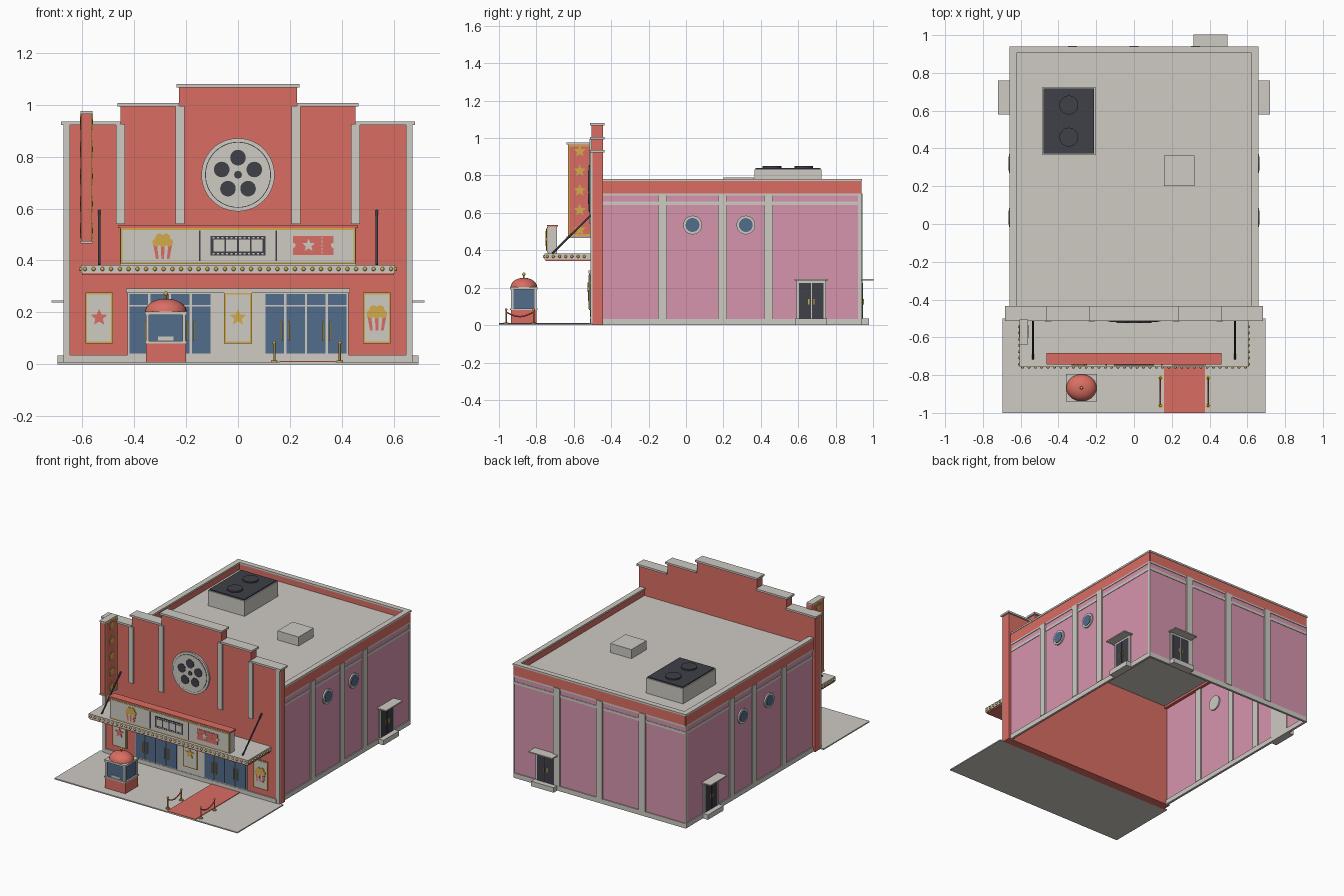
import bpy, bmesh
from math import sin, cos, pi, radians
from mathutils import Matrix, Vector

cube = bpy.data.objects.get("Cube")
if cube:
    bpy.data.objects.remove(cube, do_unlink=True)


def paint(name, r, g, b):
    m = bpy.data.materials.new(name)
    m.use_nodes = True
    m.diffuse_color = (r, g, b, 1)
    m.node_tree.nodes["Principled BSDF"].inputs["Base Color"].default_value = (r, g, b, 1)
    return m


RED = paint("coral red", .70, .155, .125)
CREAM = paint("warm stone", .62, .595, .55)
PINK = paint("wall pink", .68, .30, .42)
DARK = paint("charcoal", .05, .05, .065)
BLUE = paint("glass blue", .085, .15, .26)
GOLD = paint("gold", .66, .41, .07)

FRAME = Matrix()  # current wall frame: x along the wall, -y outwards, z up


def face_wall(turn=0, at=(0, 0, 0)):
    global FRAME
    FRAME = Matrix.Translation(at) @ Matrix.Rotation(radians(turn), 4, 'Z')


def finish(name, bm, mat, smooth=False):
    bmesh.ops.recalc_face_normals(bm, faces=bm.faces)
    bm.transform(FRAME)
    me = bpy.data.meshes.new(name)
    bm.to_mesh(me)
    bm.free()
    me.materials.append(mat)
    if smooth:
        me.shade_smooth()
        me.set_sharp_from_angle(angle=radians(40))
    ob = bpy.data.objects.new(name, me)
    bpy.context.collection.objects.link(ob)
    return ob


def box(name, mat, x0, x1, y0, y1, z0, z1):
    bm = bmesh.new()
    size = Matrix.Diagonal((x1 - x0, y1 - y0, z1 - z0, 1))
    mid = Matrix.Translation(((x0 + x1) / 2, (y0 + y1) / 2, (z0 + z1) / 2))
    bmesh.ops.create_cube(bm, size=1, matrix=mid @ size)
    return finish(name, bm, mat)


def prism(name, mat, pts, y0, y1):
    """Extrude an outline in x and z from y0 to y1."""
    bm = bmesh.new()
    front = bm.faces.new([bm.verts.new((x, y0, z)) for x, z in pts])
    ext = bmesh.ops.extrude_face_region(bm, geom=[front], use_keep_orig=True)
    moved = [v for v in ext["geom"] if isinstance(v, bmesh.types.BMVert)]
    bmesh.ops.translate(bm, verts=moved, vec=(0, y1 - y0, 0))
    return finish(name, bm, mat)


def ring_pts(cx, cz, r, n=32):
    return [(cx + r * cos(2 * pi * i / n), cz + r * sin(2 * pi * i / n)) for i in range(n)]


def star_pts(cx, cz, r):
    return [(cx + (r, r * .45)[i % 2] * sin(i * pi / 5),
             cz + (r, r * .45)[i % 2] * cos(i * pi / 5)) for i in range(10)]


def rod(name, mat, a, b, r, n=12, r2=None):
    a, b = Vector(a), Vector(b)
    bm = bmesh.new()
    turn = (b - a).to_track_quat('Z', 'Y').to_matrix().to_4x4()
    bmesh.ops.create_cone(bm, cap_ends=True, segments=n, radius1=r, radius2=r2 or r,
                          depth=(b - a).length, matrix=Matrix.Translation((a + b) / 2) @ turn)
    return finish(name, bm, mat, True)


def balls(name, mat, centres, r):
    bm = bmesh.new()
    for c in centres:
        bmesh.ops.create_uvsphere(bm, u_segments=10, v_segments=6, radius=r,
                                  matrix=Matrix.Translation(c))
    return finish(name, bm, mat, True)


def framed_panel(name, x0, x1, z0, z1, y, edge=.007):
    box(name + "_frame", GOLD, x0, x1, y - .006, y, z0, z1)
    box(name + "_face", CREAM, x0 + edge, x1 - edge, y - .008, y, z0 + edge, z1 - edge)


def popcorn(name, x, z, y):
    def slab(part, mat, a, b, out):
        prism(name + part, mat, [(x + a * .026, z - .05), (x + b * .026, z - .05),
                                 (x + b * .037, z + .008), (x + a * .037, z + .008)], y - out, y)
    slab("_cup", RED, -1, 1, .003)
    for a in (-.6, .2):
        slab("_cup_stripe", CREAM, a, a + .4, .004)
    for dx, dz in ((-.024, .014), (0, .012), (.024, .014), (-.013, .032), (.013, .032)):
        prism(name + "_kernel", GOLD, ring_pts(x + dx, z + dz, .016, 10), y - .005, y)


# Side and back walls, open underneath
def wall(name, half0, half1):
    box(name + "_wall", PINK, half0, half1, -.002, .002, 0, .72)
    box(name + "_base", CREAM, half0, half1, -.008, .008, 0, .033)
    box(name + "_lower_band", CREAM, half0, half1, -.005, 0, .642, .66)
    box(name + "_upper_band", CREAM, half0, half1, -.006, 0, .692, .703)
    box(name + "_parapet", RED, half0, half1, -.006, .022, .703, .77)
    box(name + "_coping", CREAM, half0 - .005, half1 + .005, -.009, .028, .77, .782)


def pilaster(name, u):
    box(name + "_pilaster", CREAM, u - .024, u + .024, -.011, .01, .033, .703)


def service_door(name, u):
    box(name + "_step", CREAM, u - .085, u + .085, -.047, 0, 0, .034)
    box(name + "_awning", CREAM, u - .09, u + .09, -.07, 0, .238, .246)
    box(name + "_door_frame", CREAM, u - .078, u + .078, -.012, .005, .034, .238)
    for s in (-1, 1):
        box(name + "_door_leaf", DARK, u + s * .034 - .031, u + s * .034 + .031,
            -.015, 0, .036, .225)
        box(name + "_door_handle", GOLD, u + s * .014 - .003, u + s * .014 + .003,
            -.019, 0, .11, .14)


for s, side in ((1, "left"), (-1, "right")):
    face_wall(90 * s, (.649 * s, 0, 0))
    wall(side, *sorted((-.45 * s, .935 * s)))
    for y in (-.125, .195, .44):
        pilaster(side, y * s)
    box(side + "_corner", CREAM, *sorted((.92 * s, .938 * s)), -.006, 0, 0, .703)
    for y in (.035, .32):
        prism(side + "_window_rim", CREAM, ring_pts(y * s, .535, .05), -.012, .012)
        prism(side + "_window_glass", BLUE, ring_pts(y * s, .535, .037), -.015, 0)
    service_door(side, .67 * s)
face_wall(180, (0, .932, 0))
wall("back", -.65, .65)
for x in (-.325, 0, .325):
    pilaster("back", x)
service_door("back", -.405)

# Roof and rooftop units
face_wall()
box("roof", CREAM, -.64, .64, -.45, .92, .718, .728)
box("roof_hatch", CREAM, .16, .32, .2, .363, .728, .79)
box("cooling_unit", CREAM, -.485, -.205, .365, .725, .728, .832)
box("cooling_unit_top", DARK, -.478, -.212, .372, .718, .832, .84)
for y in (.46, .63):
    rod("cooling_fan", DARK, (-.345, y, .84), (-.345, y, .85), .05, 28)

# Stepped facade
steps = [(.67, .922), (.452, .993), (.227, 1.067)]
outline = [(-.67, 0)]
low = 0
for i, (x, z) in enumerate(steps):
    if i:
        outline.append((-x, steps[i - 1][1]))
    outline.append((-x, z))
outline += [(-x, z) for x, z in reversed(outline)]
prism("facade", RED, outline, -.505, -.445)
box("facade_cap_centre", CREAM, -.236, .236, -.513, -.435, 1.067, 1.08)
for s in (-1, 1):
    box("facade_cap_middle", CREAM, *sorted((.227 * s, .464 * s)), -.513, -.435, .993, 1.006)
    box("facade_cap_outer", CREAM, *sorted((.452 * s, .682 * s)), -.513, -.435, .922, .935)
face_wall(0, (0, -.505, 0))
for s in (-1, 1):
    box("corner_pilaster", CREAM, *sorted((.648 * s, .672 * s)), -.006, .004, 0, .922)
    for x, top in ((.453, .925), (.224, .995)):
        box("facade_pilaster", CREAM, s * x - .017, s * x + .017, -.011, 0, .54, top)
box("facade_base", CREAM, -.65, .65, -.009, 0, 0, .036)

# Film reel emblem
for part, mat, r, out in (("rim", CREAM, .141, .012), ("groove", DARK, .127, .0125),
                          ("disc", CREAM, .124, .015)):
    prism("reel_" + part, mat, ring_pts(0, .73, r, 48), -out, 0)
for i in range(5):
    a = pi / 2 + i * 2 * pi / 5
    prism("reel_hole", DARK, ring_pts(.066 * cos(a), .73 + .066 * sin(a), .03, 24), -.018, 0)
prism("reel_hub", DARK, ring_pts(0, .73, .015, 20), -.018, 0)

# Entrance doors and posters
box("entrance_surround", CREAM, -.425, .425, -.006, 0, .036, .275)
box("entrance_header", CREAM, -.432, .432, -.016, 0, .275, .292)
for s in (-1, 1):
    for i in range(4):
        x = s * (.142 + i * .08)
        box("door_glass", BLUE, x - .036, x + .036, -.009, 0, .042, .222)
        box("transom_glass", BLUE, x - .036, x + .036, -.009, 0, .229, .271)
        h = x + (.026 if i % 2 == 0 else -.026) * s
        box("door_handle", GOLD, h - .003, h + .003, -.016, 0, .09, .165)
for name, x in (("left_poster", .535), ("centre_poster", 0), ("right_poster", -.535)):
    framed_panel(name, x - .053, x + .053, .08, .276, -.008)
prism("centre_star", GOLD, star_pts(0, .18, .034), -.02, -.01)
prism("right_star", RED, star_pts(-.535, .18, .034), -.02, -.01)
popcorn("poster_popcorn", .535, .18, -.016)

# Canopy with bulbs and tie rods
face_wall()
box("canopy", CREAM, -.605, .605, -.757, -.5, .352, .383)
box("canopy_underside", RED, -.6, .6, -.752, -.5, .344, .352)
bulbs = [(-.59 + 1.18 * i / 35, -.758, .367) for i in range(36)]
bulbs += [(s * .606, -.742 + i * .033, .367) for s in (-1, 1) for i in range(7)]
balls("canopy_bulbs", GOLD, bulbs, .008)
for s in (-1, 1):
    rod("canopy_tie", DARK, (s * .535, -.715, .383), (s * .535, -.505, .592), .005)

# Marquee board with pictures
box("marquee", CREAM, -.455, .455, -.737, -.69, .383, .526)
box("marquee_cap", RED, -.463, .463, -.743, -.684, .526, .535)
framed_panel("marquee", -.452, .452, .388, .525, -.737)
face_wall(0, (0, -.745, 0))
for x in (-.147, .147):
    box("marquee_divider", DARK, x - .003, x + .003, -.003, 0, .398, .515)
popcorn("marquee_popcorn", -.29, .456, 0)
box("film_strip", DARK, -.105, .105, -.003, 0, .419, .495)
for i in range(4):
    x = -.0735 + i * .049
    box("film_frame", CREAM, x - .021, x + .021, -.005, 0, .434, .48)
for i in range(12):
    x = -.094 + i * .0171
    for z in (.4265, .4875):
        box("film_hole", CREAM, x - .004, x + .004, -.005, 0, z - .003, z + .003)
box("ticket", RED, .212, .368, -.003, 0, .422, .494)
prism("ticket_star", CREAM, star_pts(.272, .458, .026), -.005, 0)
for x in (.212, .368):
    prism("ticket_notch", CREAM, ring_pts(x, .458, .01, 12), -.005, 0)
for i in range(5):
    box("ticket_tear", CREAM, .322, .326, -.005, 0, .426 + i * .014, .434 + i * .014)

# Vertical blade sign
face_wall()
box("blade_sign", RED, -.602, -.566, -.632, -.505, .475, .965)
box("blade_cap", CREAM, -.607, -.561, -.638, -.505, .965, .975)
box("blade_foot", CREAM, -.607, -.561, -.638, -.505, .466, .475)
for s in (-1, 1):
    face_wall(90 * s, (-.584 + .018 * s, -.568, 0))
    box("blade_border", GOLD, -.063, .063, -.003, 0, .476, .964)
    box("blade_face", RED, -.054, .054, -.004, 0, .486, .954)
    for i in range(5):
        prism("blade_star", GOLD, star_pts(0, .51 + i * .105, .034), -.007, 0)

# Pavement, carpet and rope barriers
face_wall()
box("pavement", CREAM, -.695, .695, -1, -.5, 0, .008)
box("carpet", RED, .16, .375, -1, -.515, .008, .012)
for x in (.14, .392):
    for y in (-.815, -.962):
        rod("post_foot", GOLD, (x, y, .008), (x, y, .014), .013)
        rod("post", GOLD, (x, y, .012), (x, y, .08), .004)
        balls("post_knob", GOLD, [(x, y, .083)], .007)
    sag = [(x, -.815 - .147 * t / 6, .07 - .025 * sin(pi * t / 6)) for t in range(7)]
    for a, b in zip(sag, sag[1:]):
        rod("rope", RED, a, b, .004, 8)

# Ticket booth
face_wall(0, (-.278, -.867, 0))
box("booth_base", RED, -.077, .077, -.069, .069, .008, .08)
box("booth_counter", CREAM, -.081, .081, -.073, .073, .08, .089)
box("booth_glass", BLUE, -.07, .07, -.062, .062, .089, .19)
for x in (-.07, .07):
    for y in (-.062, .062):
        box("booth_corner", CREAM, x - .006, x + .006, y - .006, y + .006, .089, .19)
box("booth_speaking_slot", CREAM, -.03, .03, -.066, -.06, .092, .108)
box("booth_eave", CREAM, -.081, .081, -.073, .073, .19, .203)
bm = bmesh.new()
bmesh.ops.create_uvsphere(bm, u_segments=28, v_segments=14, radius=1)
bmesh.ops.bisect_plane(bm, geom=bm.verts[:] + bm.edges[:] + bm.faces[:], plane_co=(0, 0, 0),
                       plane_no=(0, 0, -1), clear_outer=True)
bm.transform(Matrix.Translation((0, 0, .203)) @ Matrix.Diagonal((.08, .071, .05, 1)))
finish("booth_dome", bm, RED, True)
rod("booth_finial_stem", GOLD, (0, 0, .25), (0, 0, .266), .004)
balls("booth_finial", GOLD, [(0, 0, .272)], .009)
